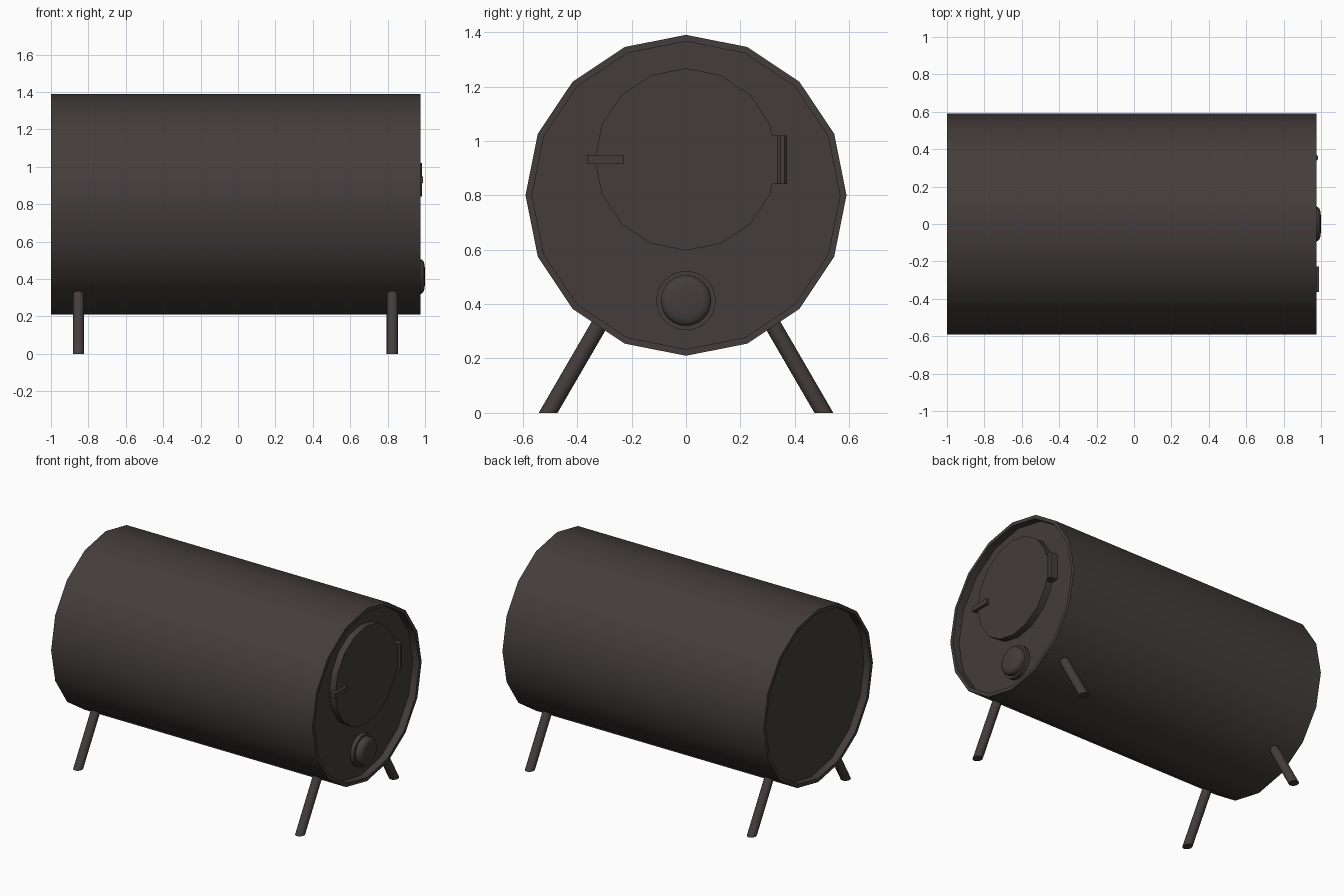
import bpy, bmesh, math
from mathutils import Vector, Matrix

cube = bpy.data.objects.get("Cube")
if cube:
    bpy.data.objects.remove(cube, do_unlink=True)

COLOUR = (0.057, 0.047, 0.045, 1)
iron = bpy.data.materials.new("dark iron")
iron.use_nodes = True
iron.diffuse_color = COLOUR
iron.node_tree.nodes["Principled BSDF"].inputs["Base Color"].default_value = COLOUR


def finish(name, bm):
    bmesh.ops.recalc_face_normals(bm, faces=bm.faces)
    mesh = bpy.data.meshes.new(name)
    bm.to_mesh(mesh)
    bm.free()
    mesh.materials.append(iron)
    obj = bpy.data.objects.new(name, mesh)
    bpy.context.collection.objects.link(obj)
    bpy.ops.object.select_all(action='DESELECT')
    obj.select_set(True)
    bpy.context.view_layer.objects.active = obj
    bpy.ops.object.shade_smooth_by_angle(angle=math.radians(35))
    return obj


def lathe_x(name, profile, z, sides):
    """Turn (x, radius) points around a lengthwise axis at height z, capping both ends."""
    bm = bmesh.new()
    rings = []
    for x, r in profile:
        angles = [2 * math.pi * i / sides for i in range(sides)]
        rings.append([bm.verts.new((x, r * math.sin(a), z + r * math.cos(a))) for a in angles])
    for a, b in zip(rings, rings[1:]):
        for i in range(sides):
            j = (i + 1) % sides
            bm.faces.new((a[i], a[j], b[j], b[i]))
    bm.faces.new(rings[0])
    bm.faces.new(rings[-1])
    return finish(name, bm)


def box(name, low, high):
    low, high = Vector(low), Vector(high)
    bm = bmesh.new()
    bmesh.ops.create_cube(bm, size=1)
    bmesh.ops.scale(bm, vec=high - low, verts=bm.verts)
    bmesh.ops.translate(bm, vec=(low + high) / 2, verts=bm.verts)
    return finish(name, bm)


def leg(name, x, side):
    """Splayed rod whose foot is cut level with the ground."""
    top, foot = Vector((x, side * 0.32, 0.322)), Vector((x, side * 0.507, 0))
    axis = (foot - top).normalized()
    turn = Vector((0, 0, -1)).rotation_difference(axis).to_matrix().to_4x4()
    bm = bmesh.new()
    bmesh.ops.create_cone(bm, cap_ends=True, segments=16, radius1=0.03, radius2=0.03,
                          depth=(foot - top).length,
                          matrix=Matrix.Translation((top + foot) / 2) @ turn)
    for v in bm.verts:
        if v.co.z < 0.1:
            v.co -= axis * (v.co.z / axis.z)
    return finish(name, bm)


# Barrel with recessed ends behind a thin rim
lathe_x("barrel", [(0.925, 0.566), (0.975, 0.566), (0.975, 0.59),
                   (-1, 0.59), (-1, 0.566), (-0.95, 0.566)], 0.8, 16)

# Door, hinge and latch
lathe_x("door", [(0.92, 0.335), (0.97, 0.335)], 0.932, 16)
box("hinge_plate", (0.92, 0.30, 0.842), (0.97, 0.345, 1.02))
bm = bmesh.new()
bmesh.ops.create_cone(bm, cap_ends=True, segments=8, radius1=0.019, radius2=0.019, depth=0.178,
                      matrix=Matrix.Translation((0.967, 0.354, 0.931))
                      @ Matrix.Rotation(math.pi / 8, 4, 'Z'))
finish("hinge_pin", bm)
box("hinge_mount", (0.92, 0.337, 0.842), (0.967, 0.371, 1.02))
box("latch_handle", (0.955, -0.364, 0.915), (0.99, -0.228, 0.949))

# Round air vent with a domed knob
lathe_x("vent_collar", [(0.92, 0.109), (0.952, 0.109)], 0.413, 32)
lathe_x("vent_knob", [(0.94, 0.093), (0.975, 0.093), (0.984, 0.09), (0.992, 0.081),
                      (0.997, 0.066), (0.9995, 0.04), (1.0, 0.012)], 0.413, 32)

# Four splayed legs
for end, x in (("right", -0.853), ("left", 0.825)):
    for place, side in (("front", -1), ("back", 1)):
        leg(f"{place}_{end}_leg", x, side)
